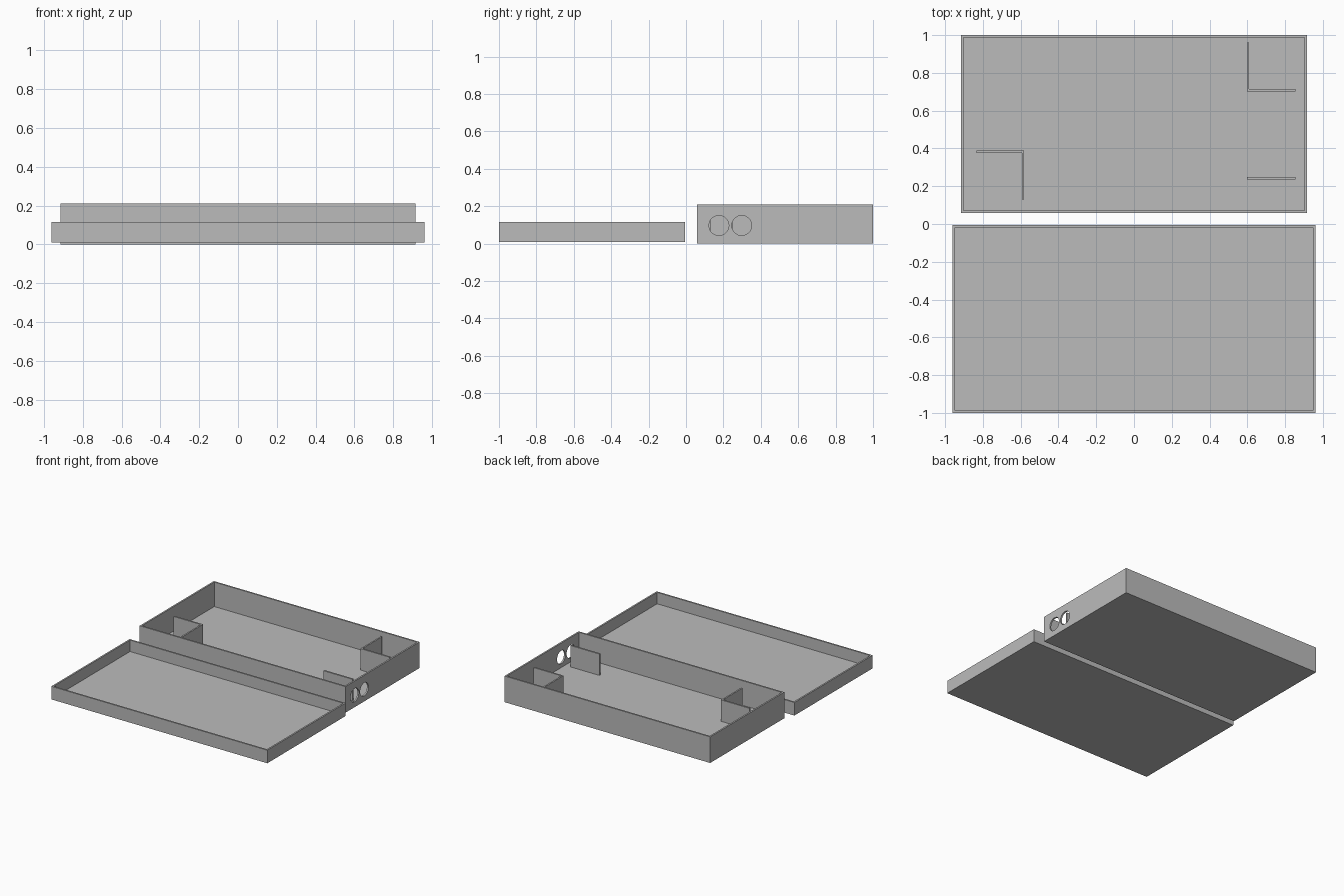
import bpy
import bmesh
from math import pi

cube = bpy.data.objects.get("Cube")
if cube:
    bpy.data.objects.remove(cube, do_unlink=True)

WALL = 0.013
HOLE_Z = 0.097

grey = bpy.data.materials.new("plain grey")
grey.use_nodes = True
colour = (0.5, 0.5, 0.5, 1)
grey.diffuse_color = colour
grey.node_tree.nodes["Principled BSDF"].inputs["Base Color"].default_value = colour


def finish(name, bm):
    mesh = bpy.data.meshes.new(name)
    bm.to_mesh(mesh)
    bm.free()
    mesh.materials.append(grey)
    obj = bpy.data.objects.new(name, mesh)
    bpy.context.collection.objects.link(obj)
    return obj


def block_mesh(x, y, z):
    """Box spanning three (low, high) ranges."""
    bm = bmesh.new()
    bmesh.ops.create_cube(bm, size=1)
    for v in bm.verts:
        v.co = [sum(r) / 2 + c * (r[1] - r[0]) for c, r in zip(v.co, (x, y, z))]
    return bm


def block(name, x, y, z):
    return finish(name, block_mesh(x, y, z))


def tray(name, x, y, z):
    """Open box: the top is inset to a rim, then sunk to the floor."""
    bm = block_mesh(x, y, z)
    bm.normal_update()
    top = max(bm.faces, key=lambda f: f.calc_center_median().z)
    bmesh.ops.inset_region(bm, faces=[top], thickness=WALL, use_even_offset=True)
    sunk = bmesh.ops.extrude_face_region(bm, geom=[top])["geom"]
    bmesh.ops.delete(bm, geom=[top], context='FACES_ONLY')
    for v in sunk:
        if isinstance(v, bmesh.types.BMVert):
            v.co.z = z[0] + WALL
    bmesh.ops.recalc_face_normals(bm, faces=bm.faces[:])
    return finish(name, bm)


# Case base and shallow lid lying side by side
base = tray("case_base", (-0.915, 0.915), (0.058, 1.0), (0, 0.21))
tray("case_lid", (-0.961, 0.961), (-1.0, -0.005), (0.01, 0.115))

# Two round ports through the left wall
for i, y in enumerate((0.176, 0.298)):
    bpy.ops.mesh.primitive_cylinder_add(vertices=48, radius=0.053, depth=0.1,
                                        location=(0.91, y, HOLE_Z), rotation=(0, pi / 2, 0))
    cutter = bpy.context.object
    cutter.name = f"port_cutter_{i + 1}"
    cutter.hide_render = True
    cutter.hide_viewport = True
    cutter.display_type = 'WIRE'
    cut = base.modifiers.new(f"port_{i + 1}", 'BOOLEAN')
    cut.operation = 'DIFFERENCE'
    cut.solver = 'EXACT'
    cut.object = cutter

# Upright partitions standing on the base floor
PART_Z = (WALL - 0.003, 0.185)
block("back_corner_rib_long", (0.597, 0.609), (0.702, 0.962), PART_Z)
block("back_corner_rib_short", (0.597, 0.855), (0.702, 0.715), PART_Z)
block("front_corner_rib_long", (-0.594, -0.582), (0.13, 0.388), PART_Z)
block("front_corner_rib_short", (-0.835, -0.582), (0.375, 0.388), PART_Z)
block("port_rib", (0.597, 0.855), (0.235, 0.249), PART_Z)
